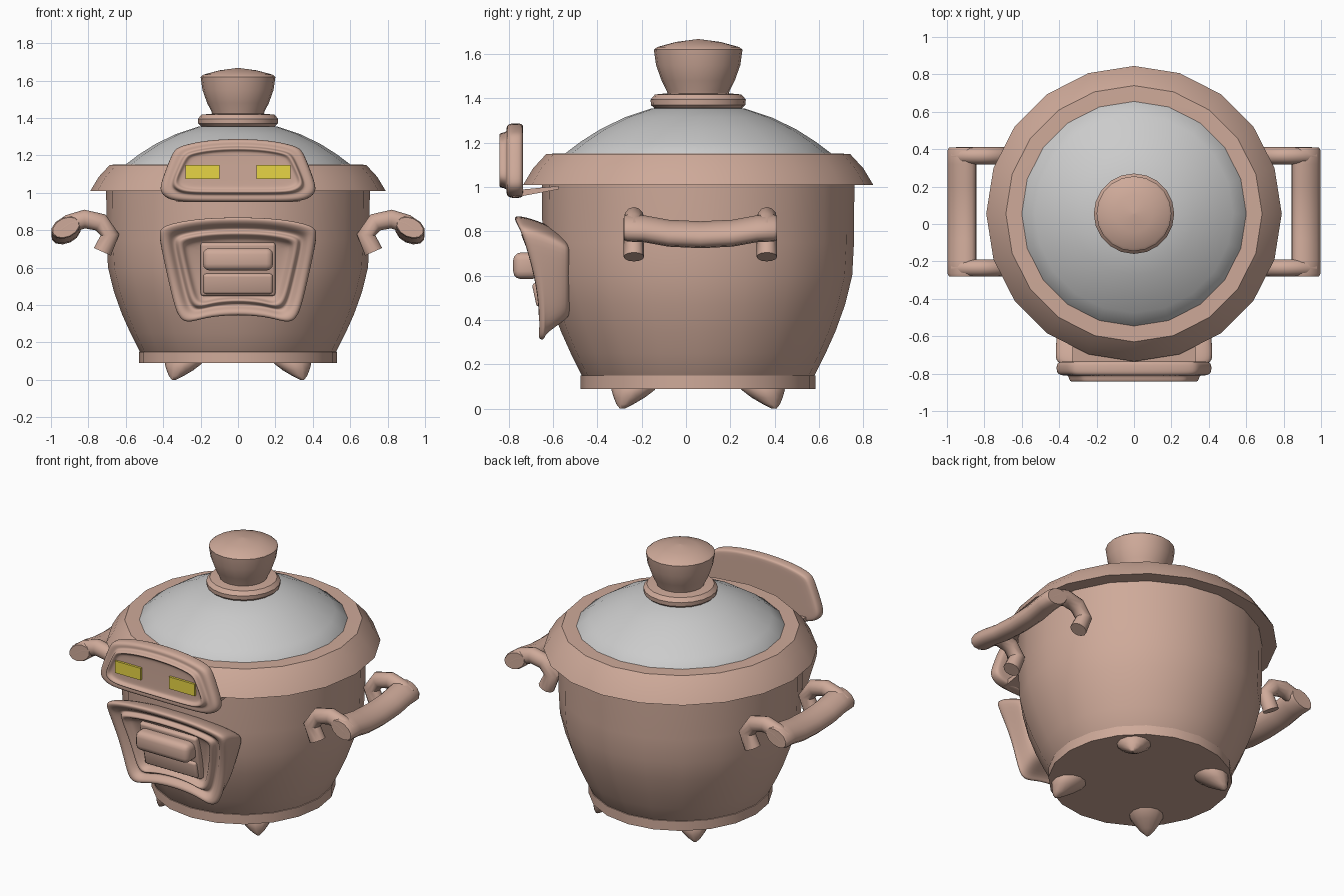
import bpy, bmesh
from math import sin, cos, pi, atan2, radians

if "Cube" in bpy.data.objects:
    bpy.data.objects.remove(bpy.data.objects["Cube"])

CY = 0.055  # y centre of the pot


def material(name, rgb):
    m = bpy.data.materials.new(name)
    m.diffuse_color = (*rgb, 1)
    m.use_nodes = True
    m.node_tree.nodes["Principled BSDF"].inputs["Base Color"].default_value = m.diffuse_color
    return m


BROWN = material("brown", (0.62, 0.40, 0.32))
YELLOW = material("yellow", (0.80, 0.66, 0.06))


def finish(name, bm, mat=BROWN, angle=35):
    bmesh.ops.remove_doubles(bm, verts=bm.verts, dist=1e-5)
    bmesh.ops.recalc_face_normals(bm, faces=bm.faces)
    me = bpy.data.meshes.new(name)
    bm.to_mesh(me)
    bm.free()
    ob = bpy.data.objects.new(name, me)
    bpy.context.collection.objects.link(ob)
    if mat:
        me.materials.append(mat)
    bpy.ops.object.select_all(action='DESELECT')
    ob.select_set(True)
    bpy.context.view_layer.objects.active = ob
    bpy.ops.object.shade_smooth_by_angle(angle=radians(angle))
    return ob


def loft(name, rings, mat=BROWN, angle=35, caps=True):
    """Bridge a list of closed point rings."""
    bm = bmesh.new()
    vs = [[bm.verts.new(p) for p in ring] for ring in rings]
    n = len(vs[0])
    for a, b in zip(vs, vs[1:]):
        for i in range(n):
            j = (i + 1) % n
            bm.faces.new((a[i], a[j], b[j], b[i]))
    if caps:
        bm.faces.new(vs[0])
        bm.faces.new(vs[-1])
    return finish(name, bm, mat, angle)


def circle(cx, cy, z, r, n=20):
    return [(cx + r * cos(2 * pi * i / n), cy + r * sin(2 * pi * i / n), z) for i in range(n)]


def lathe(name, profile, mat=BROWN, angle=35):
    return loft(name, [circle(0, CY, z, max(r, 0.002)) for r, z in profile], mat, angle)


def plate(name, half, cz, steps, front=lambda z: 0):
    """Concentric rings of a mirrored outline: scale x, scale z, y, share of front curve."""
    outline = half + [(-x, z) for x, z in half[-2:0:-1]]
    rings = []
    for sx, sz, y, share in steps:
        ring = []
        for x, z in outline:
            zz = cz + (z - cz) * sz
            ring.append((x * sx, y + share * front(zz), zz))
        rings.append(ring)
    ob = loft(name, rings, angle=180)
    ob.modifiers.new("round", 'SUBSURF').levels = 2
    ob.modifiers["round"].render_levels = 2
    return ob


def box(name, loc, size, bevel=0, tilt=0, mat=BROWN):
    bm = bmesh.new()
    bmesh.ops.create_cube(bm, size=1)
    bmesh.ops.scale(bm, vec=size, verts=bm.verts)
    if bevel:
        bmesh.ops.bevel(bm, geom=bm.edges[:], offset=bevel, segments=3,
                        profile=0.5, affect='EDGES')
    ob = finish(name, bm, mat)
    ob.location = loc
    ob.rotation_euler.x = tilt
    return ob


def mirror_x(ob):
    ob.modifiers.new("mirror", 'MIRROR')


# Pot body, base ring and rim
lathe("pot_body", [(0.50, 0.12), (0.525, 0.15), (0.575, 0.25), (0.62, 0.35), (0.663, 0.47),
                   (0.695, 0.60), (0.703, 0.75), (0.705, 1.05)])
lathe("base_ring", [(0.53, 0.09), (0.53, 0.15), (0.50, 0.155)])
lathe("rim", [(0.69, 1.01), (0.79, 1.01), (0.745, 1.085), (0.685, 1.15), (0.58, 1.152)], angle=30)

# Lid and knob
lathe("lid_dome", [(0.605, 1.14), (0.60, 1.152), (0.53, 1.205), (0.44, 1.262), (0.33, 1.315),
                   (0.21, 1.355), (0.0, 1.37)], mat=None)
lathe("knob_collar", [(0.19, 1.35), (0.213, 1.37), (0.215, 1.395), (0.195, 1.418), (0.12, 1.425)])
lathe("knob", [(0.135, 1.41), (0.142, 1.435), (0.165, 1.48), (0.19, 1.55), (0.20, 1.62),
               (0.185, 1.632), (0.10, 1.655), (0.0, 1.668)])

# Feet: cones leaning outwards
for i in range(4):
    a = pi / 4 + i * pi / 2
    spec = [(0.40, 0.11, 0.10), (0.415, 0.085, 0.098), (0.44, 0.05, 0.07),
            (0.468, 0.02, 0.038), (0.485, 0.0, 0.010)]
    loft("foot_%d" % (i + 1),
         [circle(d * cos(a), CY + d * sin(a), z, r, 12) for d, z, r in spec], angle=50)

# Handles: two hooked arms and a grip bar, mirrored to the other side
path = [(0.725, 0.685), (0.685, 0.775), (0.735, 0.842), (0.82, 0.86), (0.90, 0.835), (0.95, 0.80)]
for label, y in (("front", -0.235), ("back", 0.365)):
    rings = []
    for i, (x, z) in enumerate(path):
        p, q = path[max(i - 1, 0)], path[min(i + 1, len(path) - 1)]
        t = atan2(q[1] - p[1], q[0] - p[0])
        rings.append([(x - sin(t) * 0.05 * cos(k * pi / 6), y + 0.046 * sin(k * pi / 6),
                       z + cos(t) * 0.05 * cos(k * pi / 6)) for k in range(12)])
    mirror_x(loft("handle_arm_" + label, rings, angle=45))

tilt = radians(-25)
rings = []
for y, z, s in ((-0.28, 0.815, 0.9), (-0.265, 0.815, 1), (-0.19, 0.812, 1), (-0.08, 0.792, 1),
                (0.065, 0.785, 1), (0.21, 0.792, 1), (0.32, 0.812, 1), (0.395, 0.815, 1),
                (0.41, 0.815, 0.9)):
    ring = []
    for k in range(12):
        u, v = 0.083 * s * cos(k * pi / 6), 0.055 * s * sin(k * pi / 6)
        ring.append((0.92 + u * cos(tilt) - v * sin(tilt), y, z + u * sin(tilt) + v * cos(tilt)))
    rings.append(ring)
mirror_x(loft("handle_grip", rings, angle=45))

# Eye plate with raised inner frame, eyes and bracket to the rim
plate("eye_plate",
      [(0, 1.29), (0.18, 1.28), (0.31, 1.25), (0.345, 1.225), (0.385, 1.12), (0.418, 1.03),
       (0.405, 0.99), (0.35, 0.955), (0.2, 0.952), (0, 0.952)], 1.125,
      [(0.88, 0.88, -0.735, 0), (0.99, 0.99, -0.735, 0), (1.01, 1.01, -0.765, 0),
       (1, 1, -0.80, 0), (0.93, 0.90, -0.812, 0), (0.85, 0.76, -0.805, 0),
       (0.84, 0.74, -0.84, 0), (0.80, 0.66, -0.845, 0), (0.77, 0.61, -0.825, 0),
       (0.70, 0.5, -0.823, 0)])
for side, x in (("left", -0.19), ("right", 0.19)):
    box("eye_" + side, (x, -0.823, 1.112), (0.18, 0.03, 0.076), mat=YELLOW)
loft("eye_plate_bracket", [[(x, -0.78, 0.952), (x, -0.78, 0.985), (x, -0.575, 1.005),
                            (x, -0.575, 0.99)] for x in (-0.33, 0.33)])

# Mouth frame: flared top and bottom, tilted with the pot wall
plate("mouth_frame",
      [(0, 0.872), (0.2, 0.866), (0.35, 0.84), (0.415, 0.815), (0.422, 0.77), (0.375, 0.55),
       (0.335, 0.37), (0.30, 0.312), (0.25, 0.306), (0.16, 0.335), (0, 0.348)], 0.595,
      [(0.90, 0.55, -0.52, 0), (0.98, 0.66, -0.53, 0), (1.0, 0.9, -0.60, 0.06),
       (1.01, 1.01, 0.03, 1), (0.98, 0.98, 0, 1), (0.89, 0.87, 0.0, 1), (0.84, 0.80, 0.03, 1),
       (0.79, 0.74, 0.03, 1), (0.77, 0.71, -0.005, 1), (0.70, 0.64, -0.005, 1),
       (0.67, 0.60, 0.035, 1), (0.5, 0.45, 0.035, 1)],
      lambda z: -0.68 - 0.216 * (z - 0.6) - 0.6 * (z - 0.6) ** 2)
box("mouth_panel", (0, -0.65, 0.595), (0.40, 0.07, 0.29), 0.015, 0.21)
box("mouth_lower_lip", (0, -0.665, 0.515), (0.37, 0.04, 0.11), 0.015, 0.21)
box("mouth_knob", (0, -0.72, 0.645), (0.375, 0.12, 0.12), 0.035)
